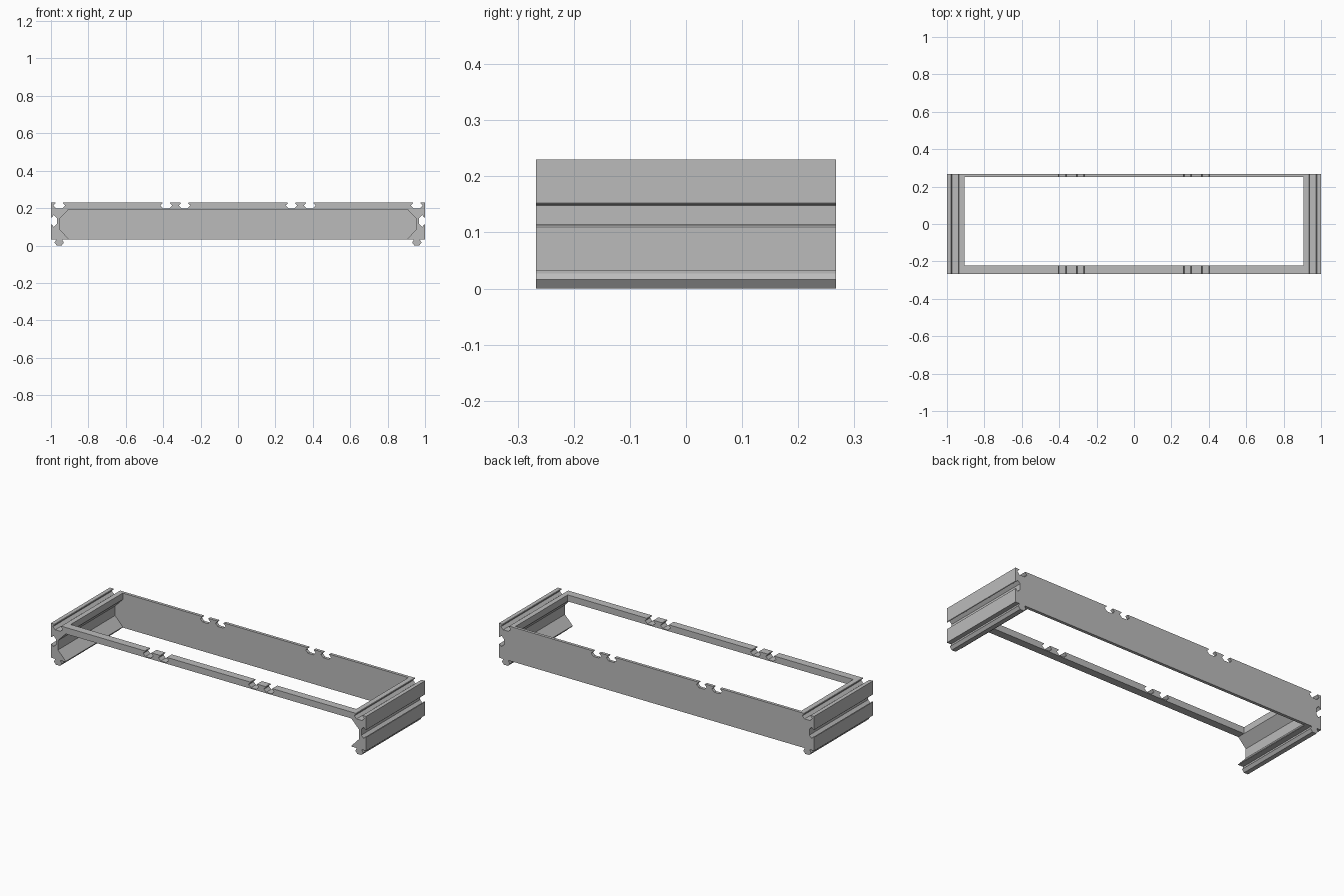
import bpy
import bmesh

cube = bpy.data.objects.get("Cube")
if cube:
    bpy.data.objects.remove(cube)

# Overall sizes
HALF_Y = 0.267
BOTTOM, TOP = 0.032, 0.23
MID_Z = (BOTTOM + TOP) / 2
RAIL_Z = 0.193
INNER_X, WEB_X = 0.906, 0.955
SLOT_X = 0.956
NOTCHES = (-0.383, -0.286, 0.286, 0.383)

# Half profiles as (half width, depth)
SLOT = [(0.0215, 0), (0.0185, 0.003), (0.031, 0.015), (0.031, 0.017), (0.017, 0.031)]
FOOT = [(0.018, 0), (0.018, 0.005), (0.025, 0.016), (0.013, BOTTOM)]

grey = bpy.data.materials.new("plain_grey")
grey.use_nodes = True
colour = (0.5, 0.5, 0.5, 1)
grey.diffuse_color = colour
grey.node_tree.nodes["Principled BSDF"].inputs["Base Color"].default_value = colour


def both_sides(half):
    """Full profile across a slot or foot, from the negative side to the positive."""
    return [(-w, d) for w, d in half] + [(w, d) for w, d in reversed(half)]


def top_slot(x):
    return [(x + w, TOP - d) for w, d in both_sides(SLOT)]


def extrude(name, outline, y0, y1):
    """Extrude an x-z outline along y."""
    bm = bmesh.new()
    face = bm.faces.new([bm.verts.new((x, y0, z)) for x, z in outline])
    result = bmesh.ops.extrude_face_region(bm, geom=[face], use_keep_orig=True)
    moved = [v for v in result["geom"] if isinstance(v, bmesh.types.BMVert)]
    bmesh.ops.translate(bm, verts=moved, vec=(0, y1 - y0, 0))
    bmesh.ops.recalc_face_normals(bm, faces=bm.faces)
    caps = [f for f in bm.faces if len(f.verts) > 4]
    bmesh.ops.triangulate(bm, faces=caps, ngon_method='EAR_CLIP')
    mesh = bpy.data.meshes.new(name)
    bm.to_mesh(mesh)
    bm.free()
    mesh.materials.append(grey)
    obj = bpy.data.objects.new(name, mesh)
    bpy.context.collection.objects.link(obj)
    return obj


# Inner face of an end beam, from top to bottom
inner = [(INNER_X, RAIL_Z), (WEB_X, 0.142), (WEB_X, 0.088), (INNER_X, 0.036)]

# End beams with top slot, side slot and interlocking foot
beam = [(INNER_X, TOP)] + top_slot(SLOT_X) + [(1, TOP)]
beam += [(1 - d, MID_Z - w) for w, d in both_sides(SLOT)]
beam += [(1, BOTTOM)]
beam += [(SLOT_X - w, BOTTOM - d) for w, d in both_sides(FOOT)]
beam += [(INNER_X, BOTTOM)] + inner[::-1]
for name, side in (("left_end_beam", 1), ("right_end_beam", -1)):
    extrude(name, [(side * x, z) for x, z in beam], -HALF_Y, HALF_Y)

# Notched top edge shared by the front rail and the back wall
top_edge = [(-INNER_X, TOP)]
for notch in NOTCHES:
    top_edge += top_slot(notch)
top_edge += [(INNER_X, TOP)]

# Front rail
extrude("front_rail", top_edge + [(INNER_X, RAIL_Z), (-INNER_X, RAIL_Z)], -HALF_Y, -0.222)

# Back wall fills the hollow of both beams
ends = inner + [(INNER_X, BOTTOM)]
wall = top_edge + ends + [(-x, z) for x, z in reversed(ends)]
extrude("back_wall", wall, 0.25, HALF_Y)
